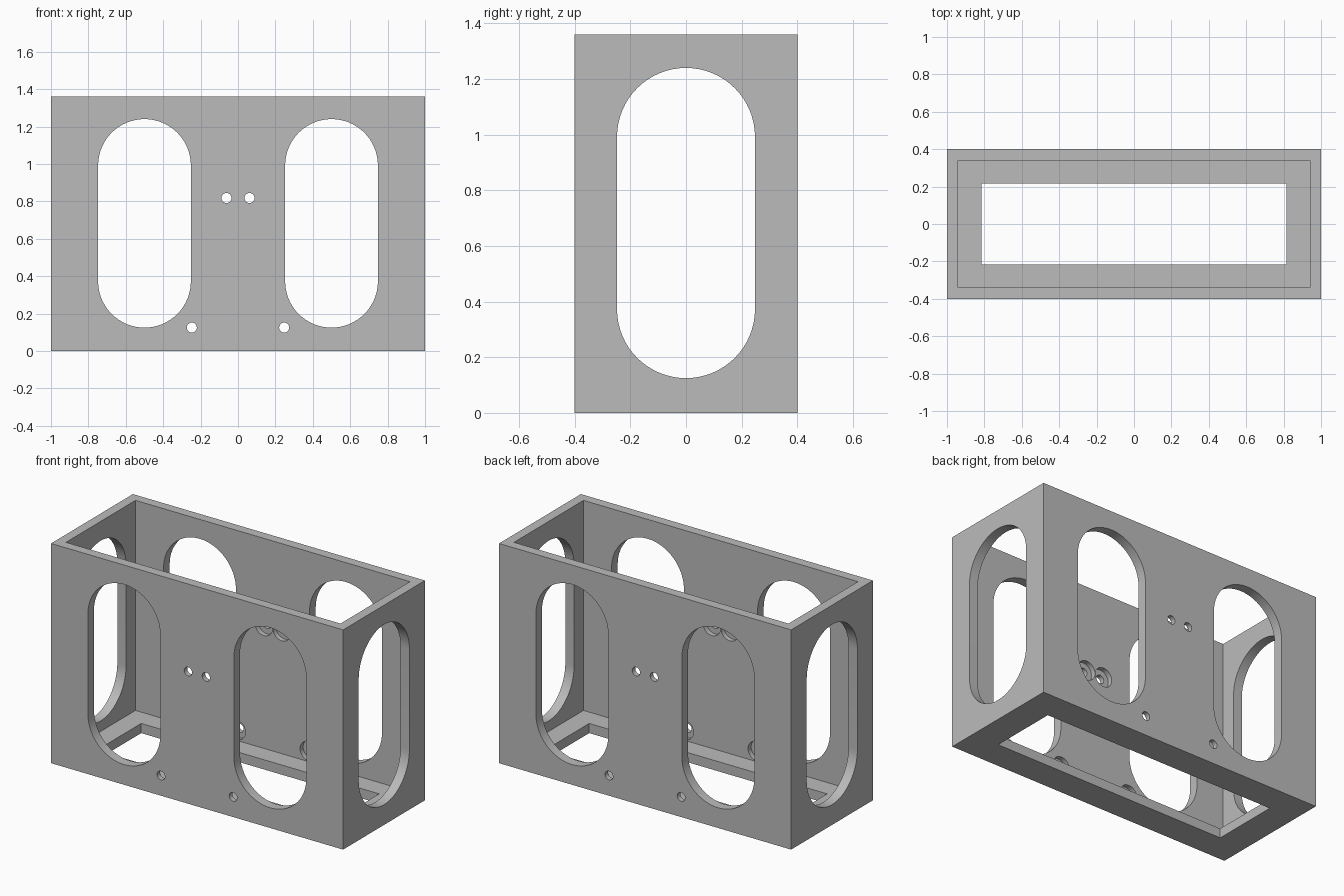
import bpy, bmesh, math
from mathutils import Matrix

if "Cube" in bpy.data.objects:
    bpy.data.objects.remove(bpy.data.objects["Cube"])

WIDTH, DEPTH, HEIGHT, WALL = 2.0, 0.8, 1.36, 0.06

grey = bpy.data.materials.new("plain grey")
grey.use_nodes = True
colour = (0.5, 0.5, 0.5, 1)
grey.diffuse_color = colour
grey.node_tree.nodes["Principled BSDF"].inputs["Base Color"].default_value = colour


def make_object(name, bm):
    bmesh.ops.recalc_face_normals(bm, faces=bm.faces)
    mesh = bpy.data.meshes.new(name)
    bm.to_mesh(mesh)
    bm.free()
    mesh.materials.append(grey)
    obj = bpy.data.objects.new(name, mesh)
    bpy.context.collection.objects.link(obj)
    return obj


def box(name, size, z_low):
    bm = bmesh.new()
    bmesh.ops.create_cube(bm, size=1)
    bmesh.ops.scale(bm, vec=size, verts=bm.verts)
    bmesh.ops.translate(bm, vec=(0, 0, z_low + size[2] / 2), verts=bm.verts)
    return make_object(name, bm)


def prism(name, radius, z_low, z_high, start, end, across=0, sideways=False, steps=32):
    """Upright stadium (or circle when z_low equals z_high) extruded along y, or along x if sideways."""
    outline = []
    for centre, first in ((z_high, 0), (z_low, math.pi)):
        for i in range(steps + 1):
            a = first + math.pi * i / steps
            outline.append((across + radius * math.cos(a), centre + radius * math.sin(a)))
    bm = bmesh.new()
    verts = [bm.verts.new((u, start, w)) for u, w in outline]
    face = bm.faces.new(verts)
    moved = bmesh.ops.extrude_face_region(bm, geom=[face])["geom"]
    top = [v for v in moved if isinstance(v, bmesh.types.BMVert)]
    bmesh.ops.translate(bm, vec=(0, end - start, 0), verts=top)
    bmesh.ops.remove_doubles(bm, verts=bm.verts, dist=1e-5)
    if sideways:
        bm.transform(Matrix.Rotation(math.pi / 2, 4, "Z"))
    return make_object(name, bm)


def cut(target, cutter):
    mod = target.modifiers.new("cut", "BOOLEAN")
    mod.operation = "DIFFERENCE"
    mod.solver = "EXACT"
    mod.object = cutter
    bpy.context.view_layer.objects.active = target
    bpy.ops.object.modifier_apply(modifier=mod.name)
    bpy.data.objects.remove(cutter)


# Open-topped box with a rectangular opening in the floor
enclosure = box("enclosure", (WIDTH, DEPTH, HEIGHT), 0)
cut(enclosure, box("cavity", (WIDTH - 2 * WALL, DEPTH - 2 * WALL, HEIGHT), WALL))
cut(enclosure, box("floor_opening", (1.63, 0.434, 0.4), -0.2))

# Large rounded slots through the long walls and the end walls
SLOT = dict(radius=0.248, z_low=0.373, z_high=0.992)
for x in (-0.5, 0.5):
    cut(enclosure, prism("wall_slot", start=-0.6, end=0.6, across=x, **SLOT))
cut(enclosure, prism("end_slot", start=-1.2, end=1.2, sideways=True, **SLOT))

# Screw holes, with round recesses on the inner wall faces
for x, z in ((0.0615, 0.818), (0.247, 0.125)):
    for side in (-1, 1):
        cut(enclosure, prism("screw_hole", 0.027, z, z, -0.6, 0.6, side * x, steps=12))
        for wall in (-1, 1):
            cut(enclosure, prism("recess", 0.06, z, z, wall * 0.37, wall * 0.3, side * x, steps=16))

# Smooth the curved cuts, keep the edges sharp
bpy.ops.object.select_all(action="DESELECT")
enclosure.select_set(True)
bpy.context.view_layer.objects.active = enclosure
bpy.ops.object.shade_smooth_by_angle(angle=math.radians(30))
